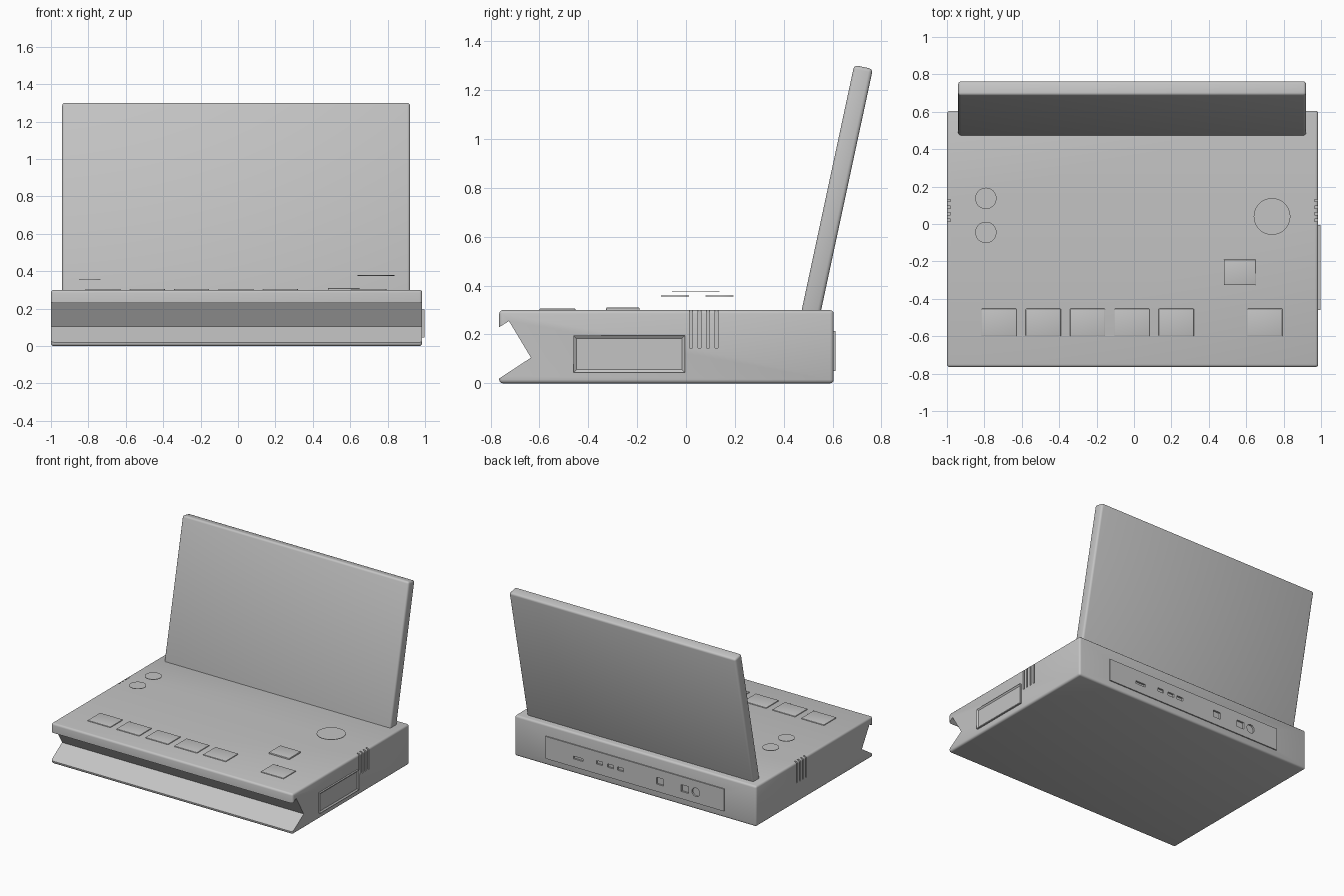
import bpy, bmesh
from math import radians
from mathutils import Matrix

default = bpy.data.objects.get("Cube")
if default:
    bpy.data.objects.remove(default, do_unlink=True)

grey = bpy.data.materials.new("plain grey")
grey.use_nodes = True
grey.diffuse_color = (0.55, 0.55, 0.55, 1)
bsdf = next(n for n in grey.node_tree.nodes if n.type == "BSDF_PRINCIPLED")
bsdf.inputs["Base Color"].default_value = grey.diffuse_color


def finish(name, bm):
    bmesh.ops.recalc_face_normals(bm, faces=bm.faces[:])
    mesh = bpy.data.meshes.new(name)
    bm.to_mesh(mesh)
    bm.free()
    mesh.materials.append(grey)
    ob = bpy.data.objects.new(name, mesh)
    bpy.context.collection.objects.link(ob)
    return ob


def box(name, xs, ys, zs, bevel=0.0, inset=None):
    """Box from ranges; inset = (width, depth) sinks a frame into the +x face."""
    bm = bmesh.new()
    size = [r[1] - r[0] for r in (xs, ys, zs)]
    mid = [(r[1] + r[0]) / 2 for r in (xs, ys, zs)]
    bmesh.ops.create_cube(bm, size=1, matrix=Matrix.Translation(mid) @ Matrix.Diagonal((*size, 1)))
    if inset:
        bm.normal_update()
        face = [f for f in bm.faces if f.normal.x > 0.9]
        bmesh.ops.inset_region(bm, faces=face, thickness=inset[0])
        bmesh.ops.translate(bm, verts=face[0].verts[:], vec=(-inset[1], 0, 0))
    if bevel:
        bmesh.ops.bevel(bm, geom=bm.edges[:], offset=bevel, segments=3, profile=0.5, affect="EDGES")
    return finish(name, bm)


def smooth(ob):
    bpy.ops.object.select_all(action="DESELECT")
    ob.select_set(True)
    bpy.context.view_layer.objects.active = ob
    bpy.ops.object.shade_smooth_by_angle(angle=radians(35))


def cut(ob, cutter):
    cutter.hide_render = True
    mod = ob.modifiers.new("cut", "BOOLEAN")
    mod.operation = "DIFFERENCE"
    mod.solver = "EXACT"
    mod.object = cutter
    bpy.context.view_layer.objects.active = ob
    bpy.ops.object.modifier_apply(modifier=mod.name)


# Case with rounded edges
left, right, front, back, top = -1.0, 0.985, -0.765, 0.605, 0.3
case = box("case", (left, right), (front, back), (0, top), 0.015)

# Angular groove along the front
bm = bmesh.new()
profile = [(-0.8, 0.208), (-0.725, 0.255), (-0.635, 0.105), (-0.8, -0.003)]
base = bm.faces.new([bm.verts.new((-1.1, y, z)) for y, z in profile])
swept = bmesh.ops.extrude_face_region(bm, geom=[base])["geom"]
bmesh.ops.translate(bm, vec=(2.2, 0, 0), verts=[v for v in swept if isinstance(v, bmesh.types.BMVert)])
groove = finish("groove_cutter", bm)
cut(case, groove)
cutters = [groove]

# Vent slots wrapping over both top side edges
for side in (left, right):
    for i in range(4):
        y = 0.02 + 0.035 * i
        slot = box("vent_cutter", (side - 0.02, side + 0.02), (y - 0.006, y + 0.006), (0.145, 0.35))
        cut(case, slot)
        cutters.append(slot)

# Rear connector plate with shallow ports
plate = box("rear_plate", (-0.74, 0.725), (back - 0.01, back + 0.008), (0.05, 0.215))
ports = [(0.455, 0.12, 0.08, 0.02), (0.28, 0.135, 0.05, 0.025), (0.19, 0.135, 0.05, 0.025),
         (0.11, 0.135, 0.05, 0.025), (-0.215, 0.13, 0.06, 0.05), (-0.42, 0.13, 0.06, 0.05)]
for x, z, w, h in ports:
    port = box("port_cutter", (x - w / 2, x + w / 2), (back - 0.005, back + 0.05), (z - h / 2, z + h / 2))
    cut(plate, port)
    cutters.append(port)
bm = bmesh.new()
bmesh.ops.create_cone(bm, cap_ends=True, segments=24, radius1=0.032, radius2=0.032, depth=0.055,
                      matrix=Matrix.Translation((-0.51, back + 0.0225, 0.13)) @ Matrix.Rotation(radians(90), 4, "X"))
jack = finish("jack_cutter", bm)
cut(plate, jack)
cutters.append(jack)
# Open the case behind the ports so the recesses are visible
for port in cutters[-7:]:
    cut(case, port)
for c in cutters:
    bpy.data.objects.remove(c, do_unlink=True)
smooth(case)

# Framed side door
box("side_door", (right - 0.015, 0.997), (-0.46, -0.005), (0.045, 0.195), inset=(0.016, 0.008))

# Tilted screen
screen = box("screen", (-0.94, 0.92), (-0.039, 0.039), (-0.525, 0.525), 0.015)
screen.location = (0, 0.617, 0.782)
screen.rotation_euler.x = radians(-12.1)
smooth(screen)

# Flat keys
for i, x in enumerate([-0.722 + 0.237 * k for k in range(5)] + [0.7]):
    smooth(box(f"key_{i + 1}", (x - 0.094, x + 0.094), (-0.6, -0.453), (top - 0.01, top + 0.006), 0.004))
smooth(box("square_key", (0.48, 0.65), (-0.327, -0.19), (top - 0.01, top + 0.01), 0.004))

# Thin knob discs above the case
for name, x, y, z, r in [("large_dial", 0.738, 0.04, 0.377, 0.098),
                         ("small_dial_rear", -0.792, 0.137, 0.358, 0.057),
                         ("small_dial_front", -0.792, -0.045, 0.358, 0.057)]:
    bm = bmesh.new()
    bmesh.ops.create_cone(bm, cap_ends=True, segments=48, radius1=r, radius2=r, depth=0.003,
                          matrix=Matrix.Translation((x, y, z)))
    smooth(finish(name, bm))
